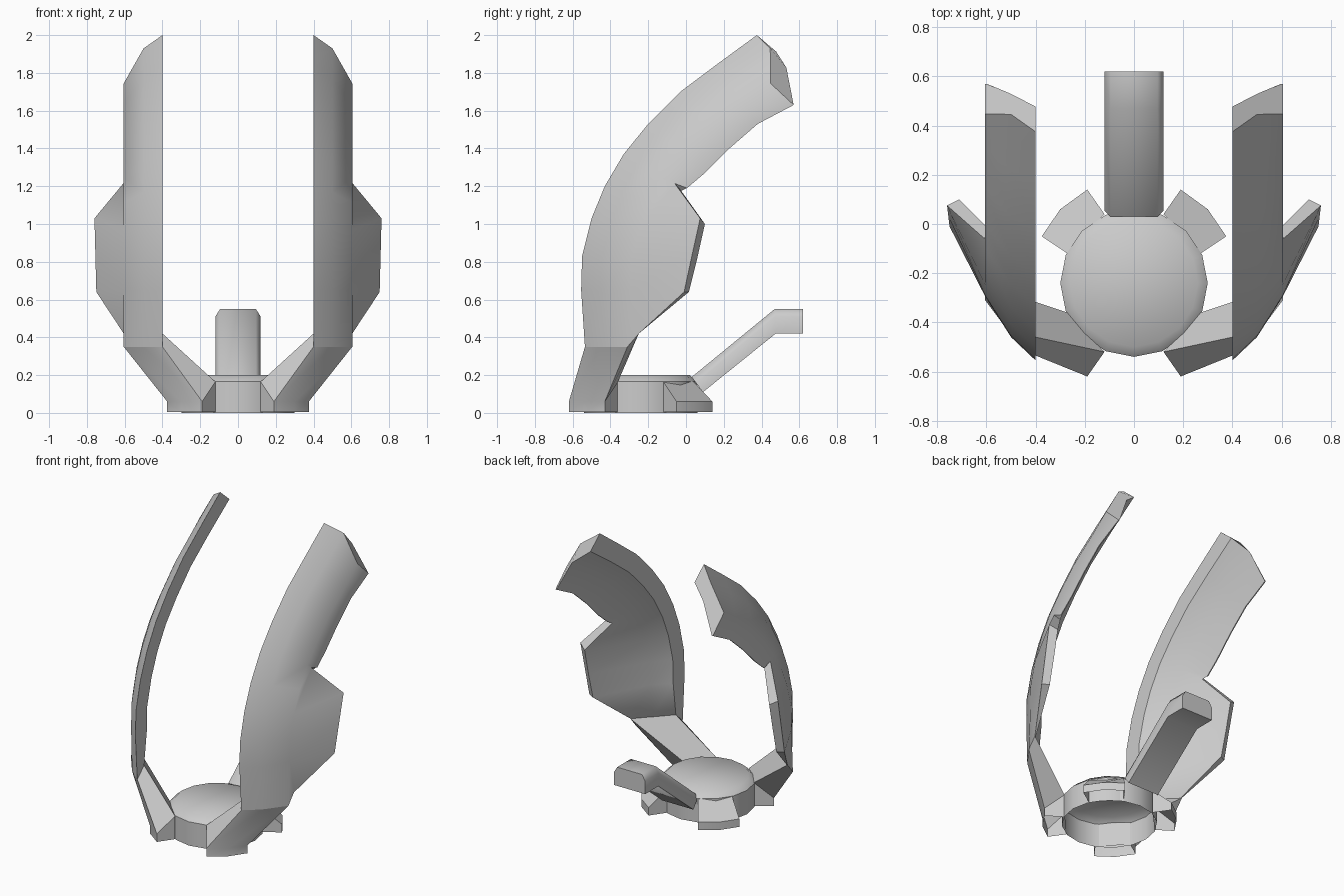
import bpy, bmesh, math
from mathutils import Vector

if "Cube" in bpy.data.objects:
    bpy.data.objects.remove(bpy.data.objects["Cube"])


def finish(name, bm, mirror=True, angle=40):
    bmesh.ops.recalc_face_normals(bm, faces=bm.faces)
    me = bpy.data.meshes.new(name)
    bm.to_mesh(me)
    bm.free()
    ob = bpy.data.objects.new(name, me)
    bpy.context.collection.objects.link(ob)
    if mirror:
        ob.modifiers.new("mirror", "MIRROR").use_mirror_merge = False
    bpy.ops.object.select_all(action='DESELECT')
    ob.select_set(True)
    bpy.context.view_layer.objects.active = ob
    bpy.ops.object.shade_smooth_by_angle(angle=math.radians(angle))
    return ob


def loft(name, sections, mirror=True, angle=40, open_start=False):
    """Skin through equal-length cross-sections, capped at the ends."""
    bm = bmesh.new()
    rings = [[bm.verts.new(p) for p in s] for s in sections]
    n = len(rings[0])
    for a, b in zip(rings, rings[1:]):
        for i in range(n):
            j = (i + 1) % n
            bm.faces.new((a[i], a[j], b[j], b[i]))
    if not open_start:
        bm.faces.new(rings[0][::-1])
    bm.faces.new(rings[-1])
    return finish(name, bm, mirror, angle)


# Hub: shallow domed cap, open underneath
HUB_Y, SIDES = -0.24, 16
hub_rings = []
for r, z in [(0.30, 0.0), (0.30, 0.165), (0.26, 0.2)]:
    hub_rings.append([(r * math.sin(k * math.tau / SIDES),
                       HUB_Y - r * math.cos(k * math.tau / SIDES), z)
                      for k in range(SIDES)])
loft("hub", hub_rings, mirror=False, angle=45, open_start=True)

# Feet: the front pair rises into the legs, the rear pair ends as short tabs
foot = [(0.19, -0.62), (0.30, -0.54), (0.375, -0.43), (0.27, -0.36), (0.12, -0.52)]
tops = [0.06, 0.06, 0.06, 0.165, 0.165]
low = [(x, y, 0.005) for x, y in foot]
high = [(x, y, z) for (x, y), z in zip(foot, tops)]
leg_top = [(0.40, -0.535, 0.35), (0.50, -0.45, 0.35), (0.605, -0.31, 0.35),
           (0.605, -0.25, 0.42), (0.40, -0.46, 0.42)]
loft("front_leg", [low, high, leg_top], angle=25, open_start=True)


def flip(points):
    return [(x, 2 * HUB_Y - y, z) for x, y, z in points]


loft("rear_foot", [flip(low), flip(high)], angle=45, open_start=True)

# Side arms: crescent section swept between a front and a back edge (y, z)
front = [(-0.535, 0.35), (-0.555, 0.65), (-0.55, 0.83), (-0.50, 1.03), (-0.43, 1.20),
         (-0.33, 1.37), (-0.20, 1.53), (-0.03, 1.70), (0.17, 1.85), (0.375, 2.0)]
back = [(-0.25, 0.42), (-0.25, 0.65), (-0.22, 0.80), (-0.16, 0.95), (-0.09, 1.08),
        (0.005, 1.19), (0.10, 1.27), (0.23, 1.40), (0.38, 1.53), (0.57, 1.63)]
# The back edge flares out into a fin here: station -> outer and inner corner
fin = {1: [(0.75, -0.01, 0.64), (0.705, 0.015, 0.64)],
       2: [(0.755, 0.032, 0.835), (0.708, 0.06, 0.82)],
       3: [(0.76, 0.075, 1.03), (0.71, 0.10, 1.0)],
       4: [(0.607, -0.06, 1.215), (0.585, -0.025, 1.175)]}
# (x, distance from front edge, extra length at the tip)
outer = [(0.40, 0.0, 0.0), (0.50, 0.095, 0.03), (0.605, 0.26, -0.055)]
inner = [(0.505, 0.225, 0.058), (0.40, 0.125, 0.05)]
sections = []
for k, (f, b) in enumerate(zip(front, back)):
    f, b = Vector(f), Vector(b)
    d = (b - f).normalized()
    along = Vector((-d.y, d.x))

    def place(points):
        out = []
        for x, dist, extra in points:
            p = f + d * dist + along * (extra if k == len(front) - 1 else 0)
            out.append((x, p.x, p.y))
        return out

    edge = fin.get(k, [(0.605, b.x, b.y), (0.598, b.x, b.y)])
    sections.append(place(outer) + edge + place(inner))
# lowest section meets the leg
sections[0] = leg_top[:4] + [(0.598, -0.25, 0.42), (0.505, -0.35, 0.42), leg_top[4]]
loft("side_arm", sections)


# Rear post: bent bar with chamfered top corners
def bar(bottom, top):
    (by, bz), (ty, tz) = bottom, top
    t = Vector((ty, tz))
    c = t + (Vector(bottom) - t).normalized() * 0.04
    return [(-0.12, by, bz), (0.12, by, bz), (0.12, c.x, c.y),
            (0.095, ty, tz), (-0.095, ty, tz), (-0.12, c.x, c.y)]


loft("rear_post", [bar((0.09, 0.11), (0.03, 0.19)),
                   bar((0.475, 0.42), (0.47, 0.55)),
                   bar((0.62, 0.42), (0.62, 0.55))], mirror=False, angle=62)
